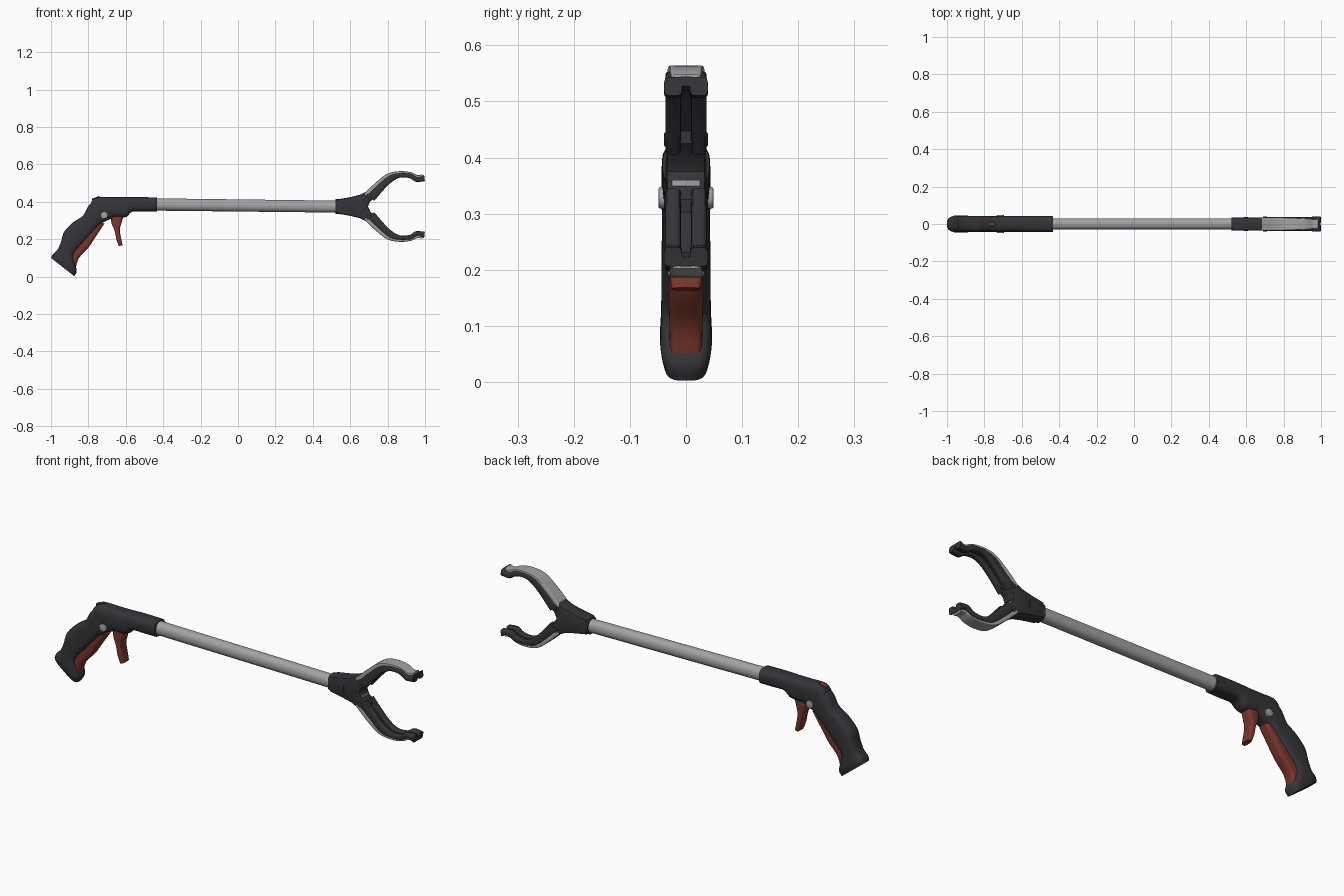
import bpy, bmesh, math
from mathutils import Vector

if "Cube" in bpy.data.objects:
    bpy.data.objects.remove(bpy.data.objects["Cube"])


def material(name, rgb):
    m = bpy.data.materials.new(name)
    m.diffuse_color = (*rgb, 1)
    m.use_nodes = True
    m.node_tree.nodes["Principled BSDF"].inputs["Base Color"].default_value = m.diffuse_color
    return m


DARK = material("charcoal plastic", (0.035, 0.034, 0.040))
GREY = material("brushed aluminium", (0.36, 0.37, 0.38))
RED = material("brick red rubber", (0.19, 0.037, 0.024))
MID_Z = 0.375          # the two jaws mirror about this height


def finish(name, bm, mat, angle=35):
    bmesh.ops.recalc_face_normals(bm, faces=bm.faces)
    me = bpy.data.meshes.new(name)
    bm.to_mesh(me)
    bm.free()
    me.materials.append(mat)
    me.shade_smooth()
    me.set_sharp_from_angle(angle=math.radians(angle))
    ob = bpy.data.objects.new(name, me)
    bpy.context.collection.objects.link(ob)
    return ob


def smooth_rows(rows, n):
    """Catmull-Rom interpolation of section rows."""
    out = []
    for i in range(len(rows) - 1):
        p0, p1 = rows[max(i - 1, 0)], rows[i]
        p2, p3 = rows[i + 1], rows[min(i + 2, len(rows) - 1)]
        for k in range(n):
            t = k / n
            out.append([b + 0.5 * t * (c - a + t * (2 * a - 5 * b + 4 * c - d + t * (3 * (b - c) + d - a)))
                        for a, b, c, d in zip(p0, p1, p2, p3)])
    return out + [list(rows[-1])]


def loft(name, rows, mat, power=3.0, sides=24, y=0.0, n=4, flip=False):
    """Rows are edge-to-edge sections (x1, z1, x2, z2, half width in y)."""
    bm = bmesh.new()
    rings = []
    for x1, z1, x2, z2, w in smooth_rows(rows, n):
        a, b = Vector((x1, y, z1)), Vector((x2, y, z2))
        ring = []
        for k in range(sides):
            t = math.tau * (k + 0.5) / sides
            c, s = math.cos(t), math.sin(t)
            u = math.copysign(abs(c) ** (2 / power), c)
            v = math.copysign(abs(s) ** (2 / power), s)
            p = (a + b) / 2 + (b - a) / 2 * u + Vector((0, w * v, 0))
            if flip:
                p.z = 2 * MID_Z - p.z
            ring.append(bm.verts.new(p))
        rings.append(ring)
    for r, q in zip(rings, rings[1:]):
        for k in range(sides):
            j = (k + 1) % sides
            bm.faces.new((r[k], r[j], q[j], q[k]))
    bm.faces.new(rings[0])
    bm.faces.new(rings[-1])
    return finish(name, bm, mat)


def plate(name, pts, half, mat, bevel=0.008):
    """Extrude an xz outline symmetrically in y."""
    bm = bmesh.new()
    f = bm.faces.new([bm.verts.new((x, -half, z)) for x, z in pts])
    ext = bmesh.ops.extrude_face_region(bm, geom=[f])
    bmesh.ops.translate(bm, vec=(0, 2 * half, 0),
                        verts=[v for v in ext["geom"] if isinstance(v, bmesh.types.BMVert)])
    rim = [e for e in bm.edges if abs(e.verts[0].co.y - e.verts[1].co.y) < 1e-5]
    bmesh.ops.bevel(bm, geom=rim, offset=bevel, segments=2, profile=0.5, affect='EDGES')
    return finish(name, bm, mat)


def pin(name, x, z, r, half, mat):
    pts = [(x + r * math.cos(math.tau * k / 20), z + r * math.sin(math.tau * k / 20)) for k in range(20)]
    return plate(name, pts, half, mat, 0.003)


# Handle: flared grip and barrel sleeve
loft("grip", [(-1.0, .10, -.875, .002, .040), (-.99, .12, -.862, .03, .046),
              (-.965, .145, -.872, .07, .045), (-.945, .19, -.88, .115, .044),
              (-.93, .24, -.828, .178, .044), (-.88, .292, -.772, .24, .043),
              (-.83, .325, -.735, .28, .043), (-.802, .375, -.70, .30, .044),
              (-.765, .415, -.66, .315, .041)], DARK, 3.5)
loft("sleeve", [(-.785, .40, -.775, .34, .034), (-.755, .424, -.735, .315, .043),
                (-.68, .425, -.67, .315, .043), (-.61, .425, -.60, .318, .043),
                (-.565, .425, -.565, .347, .043), (-.50, .425, -.50, .348, .043),
                (-.433, .424, -.433, .348, .042)], DARK, 3.0)

# Red finger pad, trigger and top lock knob
loft("finger_pad", [(-.90, .06, -.868, .045, .028), (-.90, .12, -.85, .10, .030),
                    (-.86, .18, -.80, .155, .030), (-.81, .24, -.76, .215, .030),
                    (-.76, .29, -.713, .285, .028)], RED, 4)
loft("trigger", [(-.68, .33, -.610, .33, .028), (-.676, .285, -.622, .29, .029),
                 (-.661, .25, -.632, .25, .029), (-.65, .20, -.624, .20, .029),
                 (-.637, .163, -.617, .168, .026)], RED, 4)
loft("lock_knob", [(-.775, .40, -.735, .415, .014), (-.782, .417, -.742, .431, .012)], RED, 4, n=1)
pin("handle_pivot", -.715, .328, .019, .049, GREY)

# Aluminium tube, dropping slightly towards the jaws
loft("tube", [(-.46, .419, -.46, .353, .030), (.56, .406, .56, .342, .030)], GREY, 2.2, 32, n=1)

# Jaw hub: Y-shaped block with collar
top = [(.60, .425), (.65, .437), (.70, .462), (.735, .452), (.735, .425), (.705, .40)]
plate("jaw_hub", [(.53, .413)] + top + [(.695, MID_Z)] +
      [(x, 2 * MID_Z - z) for x, z in reversed(top)] + [(.53, .338)], .035, DARK)
loft("hub_collar", [(.52, .415, .52, .335, .034), (.61, .42, .61, .33, .037)], DARK, 3, n=1)
plate("hub_plate", [(.68, .36), (.706, .36), (.706, .31), (.68, .31)], .026, GREY, .003)

# Jaws: metal outer strap and grooved liner, mirrored top and bottom
LINER = [(.695, .44, .728, .405), (.755, .495, .78, .465), (.81, .541, .825, .508),
         (.868, .553, .868, .53), (.925, .549, .918, .526), (.962, .53, .952, .507),
         (.995, .544, .999, .510)]
STRAP = [(.675, .445, .69, .43), (.735, .502, .75, .488), (.80, .551, .81, .536),
         (.868, .564, .868, .548), (.925, .558, .922, .544), (.96, .543, .958, .528),
         (.985, .548, .987, .535)]
WIDTH = [.036, .036, .034, .031, .028, .025, .023]
for label, flip in (("upper", False), ("lower", True)):
    loft(label + "_jaw_strap", [(*s, w) for s, w in zip(STRAP, WIDTH)], GREY, 8, flip=flip)
    for side in (-1, 1):
        loft(f"{label}_jaw_rib_{'left' if side > 0 else 'right'}",
             [(*s, .014 + .002 * (i > 4)) for i, s in enumerate(LINER)],
             DARK, 4, 16, side * .023, flip=flip)
    loft(label + "_jaw_web", [(a, b, (a + c) / 2, (b + d) / 2, .014) for a, b, c, d in LINER],
         DARK, 8, 12, flip=flip)
    z = 2 * MID_Z - .432 if flip else .432
    pin(label + "_jaw_pivot", .70, z, .013, .039, DARK)
